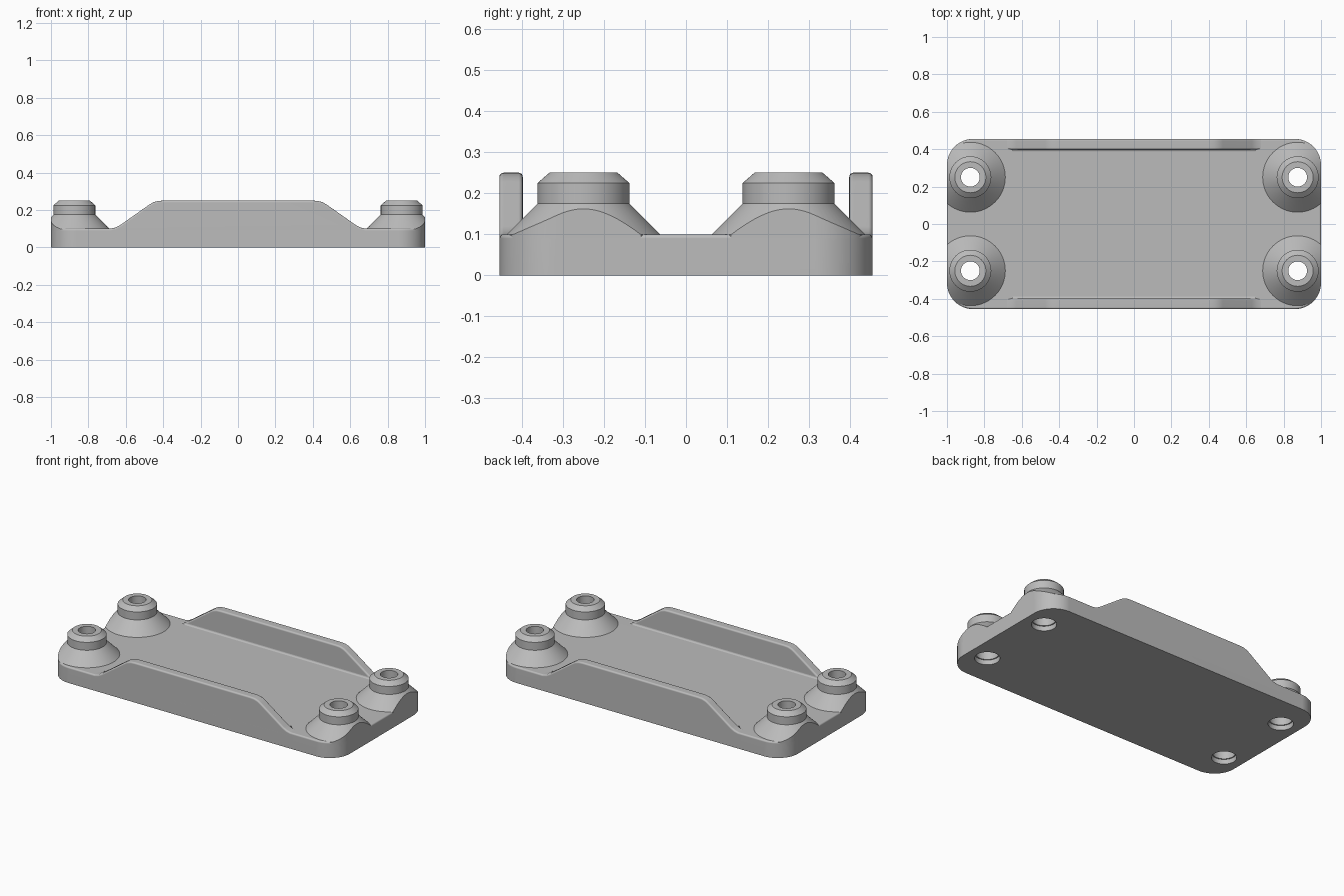
import bpy, bmesh, math
from mathutils import Vector

cube = bpy.data.objects.get("Cube")
if cube:
    bpy.data.objects.remove(cube, do_unlink=True)

LENGTH, DEPTH, CORNER = 1.0, 0.455, 0.14   # half sizes and corner radius
PLATE_TOP, WALL_TOP = 0.1, 0.25
EDGE = 0.01

grey = bpy.data.materials.new("mid grey")
grey.use_nodes = True
grey.diffuse_color = (0.5, 0.5, 0.5, 1)
grey.node_tree.nodes["Principled BSDF"].inputs["Base Color"].default_value = (0.5, 0.5, 0.5, 1)


def make_object(name, bm):
    bmesh.ops.recalc_face_normals(bm, faces=bm.faces)
    mesh = bpy.data.meshes.new(name)
    bm.to_mesh(mesh)
    bm.free()
    mesh.materials.append(grey)
    obj = bpy.data.objects.new(name, mesh)
    bpy.context.collection.objects.link(obj)
    return obj


def prism(points, offset):
    """Closed solid from an outline swept along an offset."""
    bm = bmesh.new()
    a = [bm.verts.new(p) for p in points]
    b = [bm.verts.new(Vector(p) + Vector(offset)) for p in points]
    bm.faces.new(a)
    bm.faces.new(b)
    for i in range(len(a)):
        j = (i + 1) % len(a)
        bm.faces.new((a[i], a[j], b[j], b[i]))
    bmesh.ops.recalc_face_normals(bm, faces=bm.faces)
    return bm


def outline(z):
    """Rounded rectangle of the plate."""
    pts = []
    for k, (sx, sy) in enumerate([(1, 1), (-1, 1), (-1, -1), (1, -1)]):
        for i in range(13):
            t = (k + i / 12) * math.pi / 2
            pts.append((sx * (LENGTH - CORNER) + CORNER * math.cos(t),
                        sy * (DEPTH - CORNER) + CORNER * math.sin(t), z))
    return pts


def lathe(profile, cx, cy, steps=64):
    """Ring solid from a closed radius/height profile."""
    bm = bmesh.new()
    rings = []
    for i in range(steps):
        t = 2 * math.pi * i / steps
        rings.append([bm.verts.new((cx + r * math.cos(t), cy + r * math.sin(t), z))
                      for r, z in profile])
    n = len(profile)
    for i in range(steps):
        a, b = rings[i], rings[(i + 1) % steps]
        for j in range(n):
            k = (j + 1) % n
            bm.faces.new((a[j], a[k], b[k], b[j]))
    return bm


def activate(obj):
    bpy.ops.object.select_all(action='DESELECT')
    obj.select_set(True)
    bpy.context.view_layer.objects.active = obj


def boolean(obj, cutter, operation):
    mod = obj.modifiers.new("cut", 'BOOLEAN')
    mod.operation = operation
    mod.solver = 'EXACT'
    mod.object = cutter
    activate(obj)
    bpy.ops.object.modifier_apply(modifier=mod.name)
    bpy.data.objects.remove(cutter, do_unlink=True)


def finish(obj):
    activate(obj)
    bpy.ops.object.shade_smooth_by_angle(angle=math.radians(35))
    mod = obj.modifiers.new("even shading", 'WEIGHTED_NORMAL')
    mod.keep_sharp = True


def round_edges(bm, rule):
    edges = [e for e in bm.edges if rule(e)]
    bmesh.ops.bevel(bm, geom=edges, offset=EDGE, segments=4, profile=0.5, affect='EDGES')


bosses = [(sx * 0.875, sy * 0.25) for sx in (-1, 1) for sy in (-1, 1)]

# Base plate with rounded top rim and four holes
bm = prism(outline(0), (0, 0, PLATE_TOP))
round_edges(bm, lambda e: all(v.co.z > PLATE_TOP - 0.001 for v in e.verts))
plate = make_object("base_plate", bm)
for cx, cy in bosses:
    bm = bmesh.new()
    bmesh.ops.create_cone(bm, cap_ends=True, segments=64, radius1=0.072, radius2=0.072, depth=0.4)
    bmesh.ops.translate(bm, verts=bm.verts, vec=(cx, cy, 0))
    cutter = make_object("hole_cutter", bm)
    cutter.hide_render = True
    boolean(plate, cutter, 'DIFFERENCE')
finish(plate)

# Flared corner bosses, trimmed to the plate outline
boss_profile = [(0.065, 0.03), (0.065, 0.15), (0.05, 0.15), (0.05, 0.25), (0.083, 0.25),
                (0.112, 0.225), (0.112, 0.175), (0.188, 0.099), (0.188, 0.03)]
for cx, cy in bosses:
    name = ("back" if cy > 0 else "front") + ("_left" if cx > 0 else "_right") + "_boss"
    boss = make_object(name, lathe(boss_profile, cx, cy))
    trimmer = make_object("outline_trimmer", prism(outline(-0.1), (0, 0, 0.5)))
    trimmer.hide_render = True
    boolean(boss, trimmer, 'INTERSECT')
    finish(boss)

# Side walls with sloped ends and a small fillet along the inside foot
half = [(0.70, 0.098), (0.68, 0.1), (0.655, 0.106), (0.63, 0.119),
        (0.475, 0.228), (0.455, 0.24), (0.43, 0.248), (0.40, WALL_TOP)]
profile = [(0.70, 0.05)] + half
profile += [(-x, z) for x, z in reversed(profile)]
inner = DEPTH - 0.057
for side, label in ((-1, "front"), (1, "back")):
    bm = prism([(x, side * inner, z) for x, z in profile], (0, side * (DEPTH - inner), 0))
    round_edges(bm, lambda e: abs(e.verts[0].co.y - e.verts[1].co.y) < 0.001
                and all(v.co.z > 0.09 for v in e.verts))
    finish(make_object(label + "_wall", bm))

    arc = [(EDGE * (1 - math.sin(t)), EDGE * (1 - math.cos(t)))
           for t in (i * math.pi / 8 for i in range(5))]
    foot = [(-0.001, -0.001)] + arc
    bm = prism([(-0.65, side * (inner - d), PLATE_TOP + h) for d, h in foot], (1.3, 0, 0))
    finish(make_object(label + "_wall_fillet", bm))
